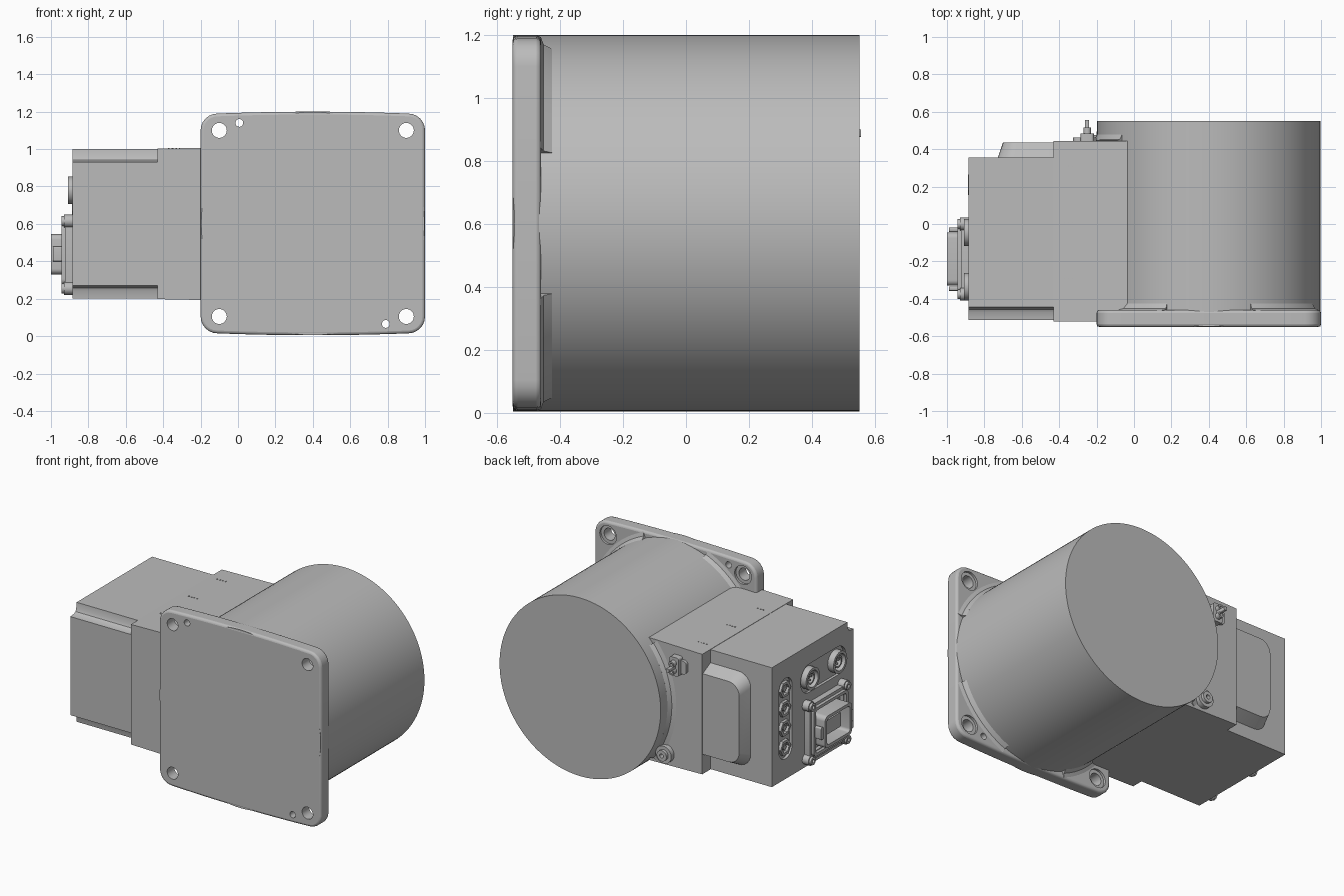
import bpy, bmesh
from math import sin, cos, pi, radians
from mathutils import Vector

cube = bpy.data.objects.get("Cube")
if cube:
    bpy.data.objects.remove(cube, do_unlink=True)

grey = bpy.data.materials.new("machined grey")
grey.use_nodes = True
grey.diffuse_color = (0.5, 0.5, 0.5, 1)
grey.node_tree.nodes["Principled BSDF"].inputs["Base Color"].default_value = (0.5, 0.5, 0.5, 1)

# Each axis maps (u, v, height) to x, y, z
PLACE = {"x": lambda u, v, h: Vector((h, u, v)),
         "y": lambda u, v, h: Vector((u, h, v)),
         "z": lambda u, v, h: Vector((u, v, h))}


def finish(name, bm):
    bmesh.ops.recalc_face_normals(bm, faces=bm.faces)
    mesh = bpy.data.meshes.new(name)
    bm.to_mesh(mesh)
    bm.free()
    mesh.materials.append(grey)
    obj = bpy.data.objects.new(name, mesh)
    bpy.context.collection.objects.link(obj)
    smooth(obj)
    return obj


def activate(obj):
    bpy.ops.object.select_all(action="DESELECT")
    obj.select_set(True)
    bpy.context.view_layer.objects.active = obj


def smooth(obj):
    activate(obj)
    bpy.ops.object.shade_smooth_by_angle(angle=radians(32))


def prism(name, outline, axis, low, high, top=None):
    """Extrude an outline, optionally tapering to a second outline."""
    bm = bmesh.new()
    a = [bm.verts.new(PLACE[axis](u, v, low)) for u, v in outline]
    b = [bm.verts.new(PLACE[axis](u, v, high)) for u, v in (top or outline)]
    bm.faces.new(a)
    bm.faces.new(b)
    for i in range(len(a)):
        bm.faces.new((a[i - 1], a[i], b[i], b[i - 1]))
    return finish(name, bm)


def lathe(name, profile, axis, u0, v0, sides=32, start=0, sweep=360):
    """Turn a closed (radius, height) profile about an axis."""
    bm = bmesh.new()
    full = sweep == 360
    rings = []
    for i in range(sides if full else sides + 1):
        a = radians(start + sweep * i / sides)
        rings.append([bm.verts.new(PLACE[axis](u0 + r * cos(a), v0 + r * sin(a), h))
                      for r, h in profile])
    for i in range(sides):
        p, q = rings[i], rings[(i + 1) % len(rings)]
        for k in range(len(profile)):
            bm.faces.new((p[k - 1], p[k], q[k], q[k - 1]))
    if not full:
        bm.faces.new(rings[0])
        bm.faces.new(rings[-1])
    return finish(name, bm)


def tube(name, axis, u, v, outer, inner, low, high, sides=32):
    return lathe(name, [(inner, low), (outer, low), (outer, high), (inner, high)],
                 axis, u, v, sides)


def disc(name, axis, u, v, r, low, high, sides=32):
    ring = [(u + r * cos(2 * pi * i / sides), v + r * sin(2 * pi * i / sides))
            for i in range(sides)]
    return prism(name, ring, axis, low, high)


def rounded(u0, u1, v0, v1, r, bulge=0, n=6):
    """Rounded rectangle, optionally with bowed top and bottom edges."""
    pts = []
    corners = [(u1 - r, v1 - r), (u0 + r, v1 - r), (u0 + r, v0 + r), (u1 - r, v0 + r)]
    for k, (cu, cv) in enumerate(corners):
        for i in range(n + 1):
            a = pi / 2 * (k + i / n)
            pts.append((cu + r * cos(a), cv + r * sin(a)))
        if bulge and k in (0, 2):
            s, v = (1, v1) if k == 0 else (-1, v0)
            half = (u1 - u0) / 2 - r
            for i in range(1, 12):
                t = 1 - i / 6
                pts.append(((u0 + u1) / 2 + s * t * half, v + s * bulge * (1 - t * t)))
    return pts


def cut(obj, *cutters):
    for c in cutters:
        mod = obj.modifiers.new("cut", "BOOLEAN")
        mod.operation = "DIFFERENCE"
        mod.solver = "EXACT"
        mod.object = c
        activate(obj)
        bpy.ops.object.modifier_apply(modifier=mod.name)
        bpy.data.objects.remove(c, do_unlink=True)
    smooth(obj)


CX, CZ, R = 0.4, 0.602, 0.597

# Round housing
disc("round_housing", "y", CX, CZ, R, -0.549, 0.55, 128)

# Mounting plate with softened rear edge, bolt holes and dowel holes
outline = rounded(-0.2, 1.0, 0.015, 1.19, 0.09, 0.01)
plate = prism("mounting_plate", outline, "y", -0.55, -0.46)
bevel = plate.modifiers.new("soft_rear_edge", "BEVEL")
bevel.width, bevel.segments, bevel.limit_method = 0.015, 3, "ANGLE"
bevel.angle_limit = radians(50)
activate(plate)
bpy.ops.object.modifier_apply(modifier=bevel.name)
for x in (-0.1, 0.9):
    for z in (0.105, 1.1):
        cut(plate, disc("bolt_cutter", "y", x, z, 0.04, -0.6, -0.4),
            disc("counterbore_cutter", "y", x, z, 0.062, -0.475, -0.4))
for x, z in ((0.007, 1.14), (0.79, 0.065)):
    cut(plate, disc("dowel_cutter", "y", x, z, 0.021, -0.6, -0.4, 20))

# Fillets from the housing to the plate corners and to the connection box
for i in range(4):
    lathe("plate_fillet", [(0.58, -0.465), (0.638, -0.461), (0.612, -0.452),
                           (0.597, -0.425), (0.58, -0.425)],
          "y", CX, CZ, 20, 22 + 90 * i, 46)
lathe("box_fillet", [(0.58, 0.44), (0.64, 0.446), (0.612, 0.453),
                     (0.597, 0.478), (0.58, 0.478)], "y", CX, CZ, 32, 141, 78)

# Connection box: deep inner part beside the housing
prism("box_inner", [(-0.43, 0.198), (0.1, 0.187), (0.1, 1.013), (-0.43, 1.002)],
      "y", -0.52, 0.443)

# Outer part with hollowed front edges
edge = [(-0.445, 1.0), (-0.449, 0.96), (-0.457, 0.943), (-0.472, 0.934), (-0.512, 0.93)]
section = [(0.355, 1.0)] + edge + [(y, 1.2 - z) for y, z in reversed(edge)] + [(0.355, 0.2)]
box = prism("box_outer", section, "x", -0.885, -0.425)
cut(box, prism("strip_cutter", rounded(0.14, 0.28, 0.335, 0.875, 0.069), "x", -0.95, -0.867),
    prism("panel_cutter", rounded(-0.43, 0.05, 0.685, 0.875, 0.09), "x", -0.95, -0.867))

# Raised sloping pad on the rear of the box
prism("rear_pad", rounded(-0.73, -0.27, 0.285, 0.915, 0.09), "y", 0.35, 0.437,
      rounded(-0.7, -0.3, 0.33, 0.87, 0.08))

# Column of four small sockets
for i in range(4):
    z = 0.41 + 0.13 * i
    tube("small_socket", "x", 0.21, z, 0.055, 0.036, -0.887, -0.86, 6)
    disc("small_socket_core", "x", 0.21, z, 0.016, -0.88, -0.86, 12)

# Pair of round connectors
for y in (-0.045, -0.335):
    tube("round_connector", "x", y, 0.78, 0.073, 0.055, -0.91, -0.86)
    tube("round_connector_insert", "x", y, 0.78, 0.04, 0.03, -0.895, -0.86, 24)
    for a in (0.5, 2.6, 4.7):
        disc("round_connector_pin", "x", y + 0.015 * cos(a), 0.78 + 0.015 * sin(a),
             0.006, -0.89, -0.86, 8)

# Large rectangular connector: flange, rim, shroud and corner screws
flange = prism("connector_flange", rounded(-0.385, 0.01, 0.25, 0.62, 0.03), "x", -0.925, -0.88)
cut(flange, prism("flange_cutter", rounded(-0.345, -0.03, 0.3, 0.575, 0.02), "x", -1, -0.9))
rim = prism("connector_rim", rounded(-0.37, -0.005, 0.275, 0.6, 0.03), "x", -0.945, -0.9)
cut(rim, prism("rim_cutter", rounded(-0.35, -0.025, 0.295, 0.58, 0.02), "x", -1.1, -0.8))
shroud = prism("connector_shroud", rounded(-0.33, -0.045, 0.33, 0.545, 0.03), "x", -1.0, -0.89)
cut(shroud, prism("shroud_cutter", rounded(-0.31, -0.065, 0.35, 0.525, 0.02), "x", -1.1, -0.91))
prism("connector_insert", rounded(-0.27, -0.105, 0.39, 0.485, 0.01), "x", -0.96, -0.9)
for y in (-0.375, 0.0):
    for z in (0.255, 0.615):
        disc("connector_ear", "x", y, z, 0.034, -0.93, -0.88, 20)
        tube("connector_screw", "x", y, z, 0.026, 0.012, -0.945, -0.925, 20)
for y in (-0.345, -0.03):
    prism("latch_post", rounded(y - 0.012, y + 0.012, 0.4, 0.48, 0.008), "x", -0.99, -0.89)

# Small clip on the rear, near the top
prism("clip_base", rounded(-0.325, -0.2, 0.84, 0.93, 0.025), "y", 0.44, 0.462)
prism("clip_block", rounded(-0.285, -0.215, 0.825, 0.95, 0.015), "y", 0.44, 0.485)
for z in (0.862, 0.912):
    tube("clip_eyelet", "y", -0.25, z, 0.02, 0.01, 0.48, 0.515, 16)
prism("clip_tab", rounded(-0.262, -0.24, 0.875, 0.9, 0.005), "y", 0.48, 0.555)

# Grounding screw on the rear, near the bottom
tube("ground_boss", "y", -0.165, 0.27, 0.058, 0.03, 0.44, 0.475)
tube("ground_screw", "y", -0.165, 0.27, 0.036, 0.014, 0.44, 0.495, 24)

# Rows of tiny marks on the top of the box
for y in (-0.29, 0.01, 0.31):
    for i in range(4):
        disc("top_mark", "z", -0.37 + 0.02 * i, y, 0.005, 1.0, 1.007, 8)
